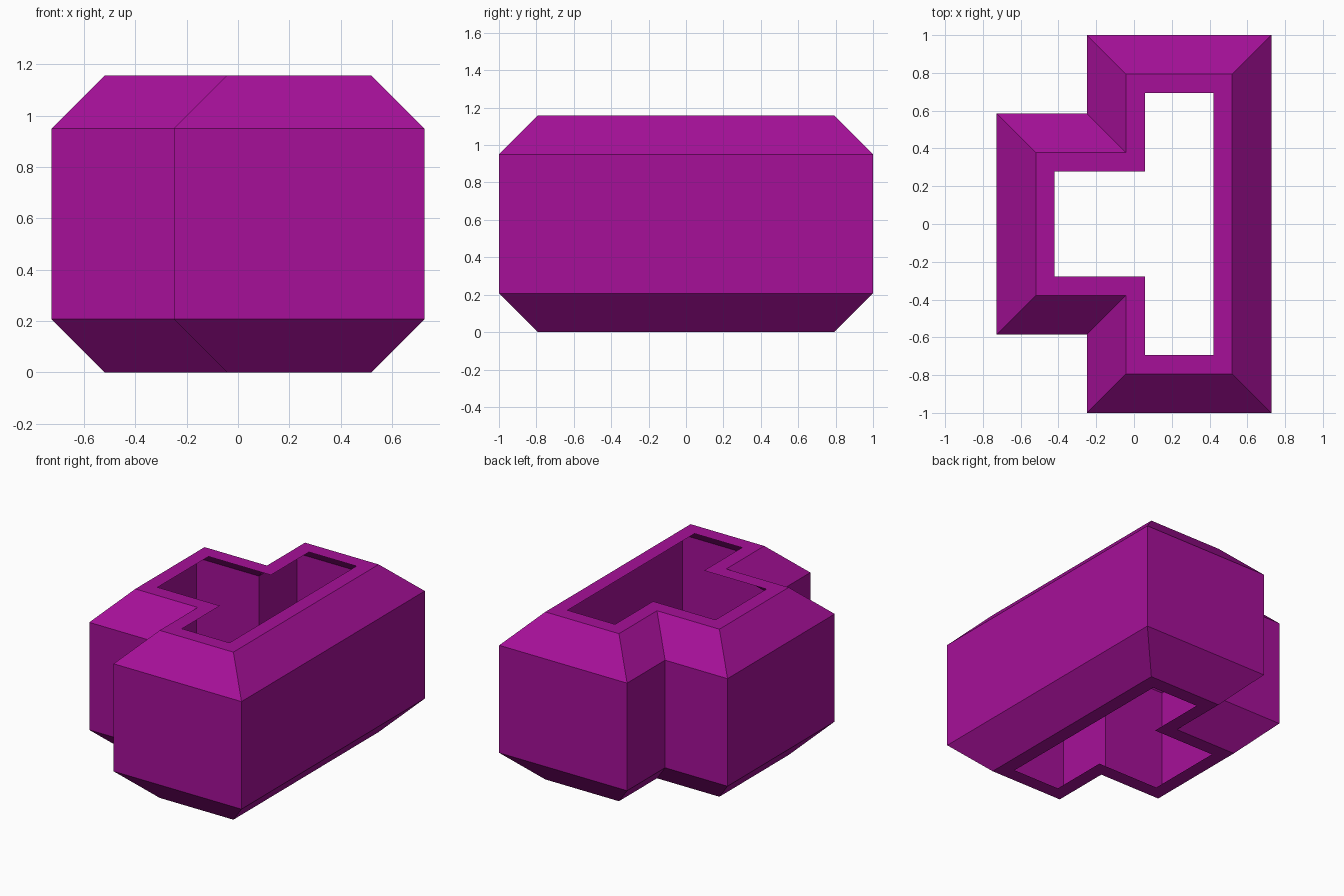
import bpy
import bmesh
from mathutils import Vector

cube = bpy.data.objects.get("Cube")
if cube:
    bpy.data.objects.remove(cube)

HEIGHT, BEVEL, RIM = 1.157, 0.207, 0.1

# T-shaped outline, counter-clockwise
half = [(0.727, 1.0), (-0.25, 1.0), (-0.25, 0.585), (-0.727, 0.585)]
outline = [Vector(p) for p in half] + [Vector((x, -y)) for x, y in reversed(half)]


def inset(points, d):
    """Move every wall of a right-angled outline inward by d."""
    result = []
    for i, p in enumerate(points):
        a = (p - points[i - 1]).normalized()
        b = (points[(i + 1) % len(points)] - p).normalized()
        result.append(p + d * (Vector((-a.y, a.x)) + Vector((-b.y, b.x))))
    return result


# Wall profile from the bottom hole up to the top hole: inset, height
profile = [(BEVEL + RIM, 0), (BEVEL, 0), (0, BEVEL),
           (0, HEIGHT - BEVEL), (BEVEL, HEIGHT), (BEVEL + RIM, HEIGHT)]

# Hollow shell: thin sheet joined ring by ring
bm = bmesh.new()
rings = [[bm.verts.new((p.x, p.y, z)) for p in inset(outline, d)] for d, z in profile]
for low, high in zip(rings, rings[1:]):
    for i in range(len(low)):
        j = (i + 1) % len(low)
        bm.faces.new((low[i], low[j], high[j], high[i]))
mesh = bpy.data.meshes.new("t_shaped_shell")
bm.to_mesh(mesh)
bm.free()
shell = bpy.data.objects.new("t_shaped_shell", mesh)
bpy.context.collection.objects.link(shell)

# Single magenta colour
magenta = bpy.data.materials.new("magenta")
magenta.use_nodes = True
colour = (0.38, 0.005, 0.315, 1)
magenta.diffuse_color = colour
magenta.node_tree.nodes["Principled BSDF"].inputs["Base Color"].default_value = colour
mesh.materials.append(magenta)
